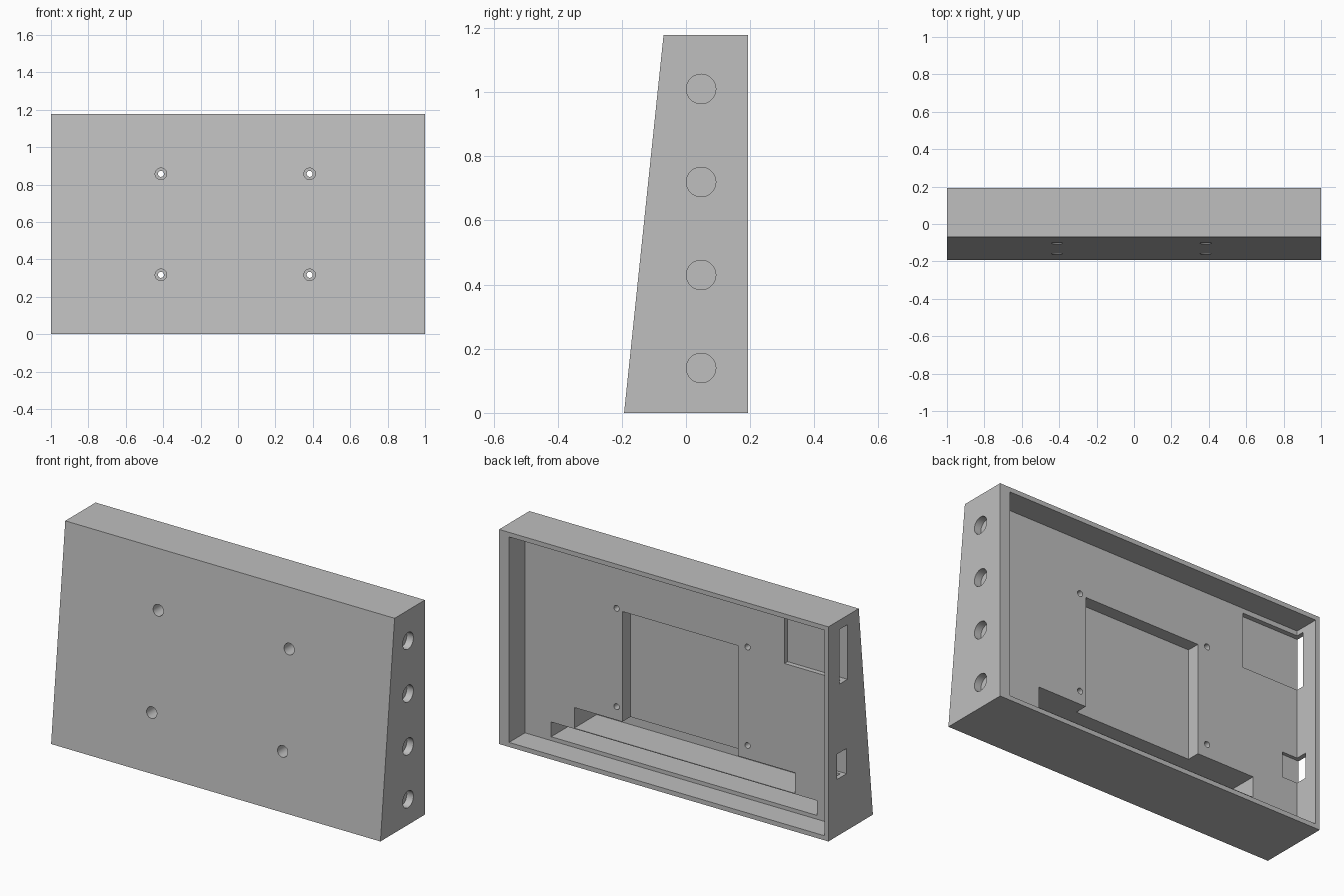
import bpy
import bmesh
import math
from mathutils import Matrix, Vector

default_cube = bpy.data.objects.get("Cube")
if default_cube:
    bpy.data.objects.remove(default_cube, do_unlink=True)

HEIGHT, BACK, FLOOR = 1.178, 0.193, 0.055

grey = bpy.data.materials.new("light grey")
grey.use_nodes = True
grey.diffuse_color = (0.52, 0.52, 0.52, 1)
grey.node_tree.nodes["Principled BSDF"].inputs["Base Color"].default_value = grey.diffuse_color


def add_object(name, bm):
    bmesh.ops.recalc_face_normals(bm, faces=bm.faces)
    mesh = bpy.data.meshes.new(name)
    bm.to_mesh(mesh)
    bm.free()
    obj = bpy.data.objects.new(name, mesh)
    bpy.context.collection.objects.link(obj)
    mesh.materials.append(grey)
    return obj


def box(name, xs, ys, zs):
    bm = bmesh.new()
    size = Vector((xs[1] - xs[0], ys[1] - ys[0], zs[1] - zs[0]))
    centre = Vector((sum(xs), sum(ys), sum(zs))) / 2
    bmesh.ops.create_cube(bm, size=1, matrix=Matrix.Translation(centre) @ Matrix.Diagonal(size).to_4x4())
    return add_object(name, bm)


def rod(name, start, end, radius):
    start, end = Vector(start), Vector(end)
    axis = end - start
    turn = axis.to_track_quat('Z', 'Y').to_matrix().to_4x4()
    bm = bmesh.new()
    bmesh.ops.create_cone(bm, cap_ends=True, segments=40, radius1=radius, radius2=radius,
                          depth=axis.length, matrix=Matrix.Translation((start + end) / 2) @ turn)
    return add_object(name, bm)


# Wedge-shaped body: side profile extruded across the width
bm = bmesh.new()
profile = [(-BACK, 0), (BACK, 0), (BACK, HEIGHT), (-0.07, HEIGHT)]
side = bm.faces.new([bm.verts.new((-1, y, z)) for y, z in profile])
extruded = bmesh.ops.extrude_face_region(bm, geom=[side])["geom"]
bmesh.ops.translate(bm, vec=(2, 0, 0), verts=[v for v in extruded if isinstance(v, bmesh.types.BMVert)])
body = add_object("enclosure_body", bm)

# Open cavity in the back
cutters = [box("back_cavity", (-0.975, 0.939), (FLOOR, 0.3), (0.025, HEIGHT - 0.025))]

# Recesses sunk into the cavity floor
cutters += [
    box("lower_trough", (-0.835, 0.78), (-0.14, 0.1), (0.046, 0.127)),
    box("upper_trough", (-0.70, 0.64), (-0.14, 0.1), (0.131, 0.244)),
    box("centre_recess", (-0.354, 0.348), (FLOOR - 0.07, 0.1), (0.2, 0.849)),
]

# Port openings through the thin side wall, with shallow floor recesses
cutters += [
    box("tall_port", (-1.1, -0.637), (0.028, 0.097), (0.827, 1.127)),
    box("small_port", (-1.1, -0.885), (0.036, 0.119), (0.312, 0.45)),
]

# Four blind round pockets in the thick side wall
for i in range(4):
    z = 0.14 + i * 0.29
    cutters.append(rod("side_pocket", (0.96, 0.047, z), (1.1, 0.047, z), 0.046))

# Counterbored screw holes through the front
for x in (-0.412, 0.383):
    for z in (0.317, 0.857):
        cutters.append(rod("screw_hole", (x, -0.3, z), (x, 0.1, z), 0.016))
        cutters.append(rod("screw_counterbore", (x, -0.3, z), (x, 0.0, z), 0.031))

# Cut everything out of the body, then discard the cutters
bpy.ops.object.select_all(action='DESELECT')
body.select_set(True)
bpy.context.view_layer.objects.active = body
for cutter in cutters:
    cut = body.modifiers.new(cutter.name, 'BOOLEAN')
    cut.operation = 'DIFFERENCE'
    cut.solver = 'EXACT'
    cut.object = cutter
    bpy.ops.object.modifier_apply(modifier=cut.name)
    bpy.data.objects.remove(cutter, do_unlink=True)

bpy.ops.object.shade_smooth_by_angle(angle=math.radians(30))
